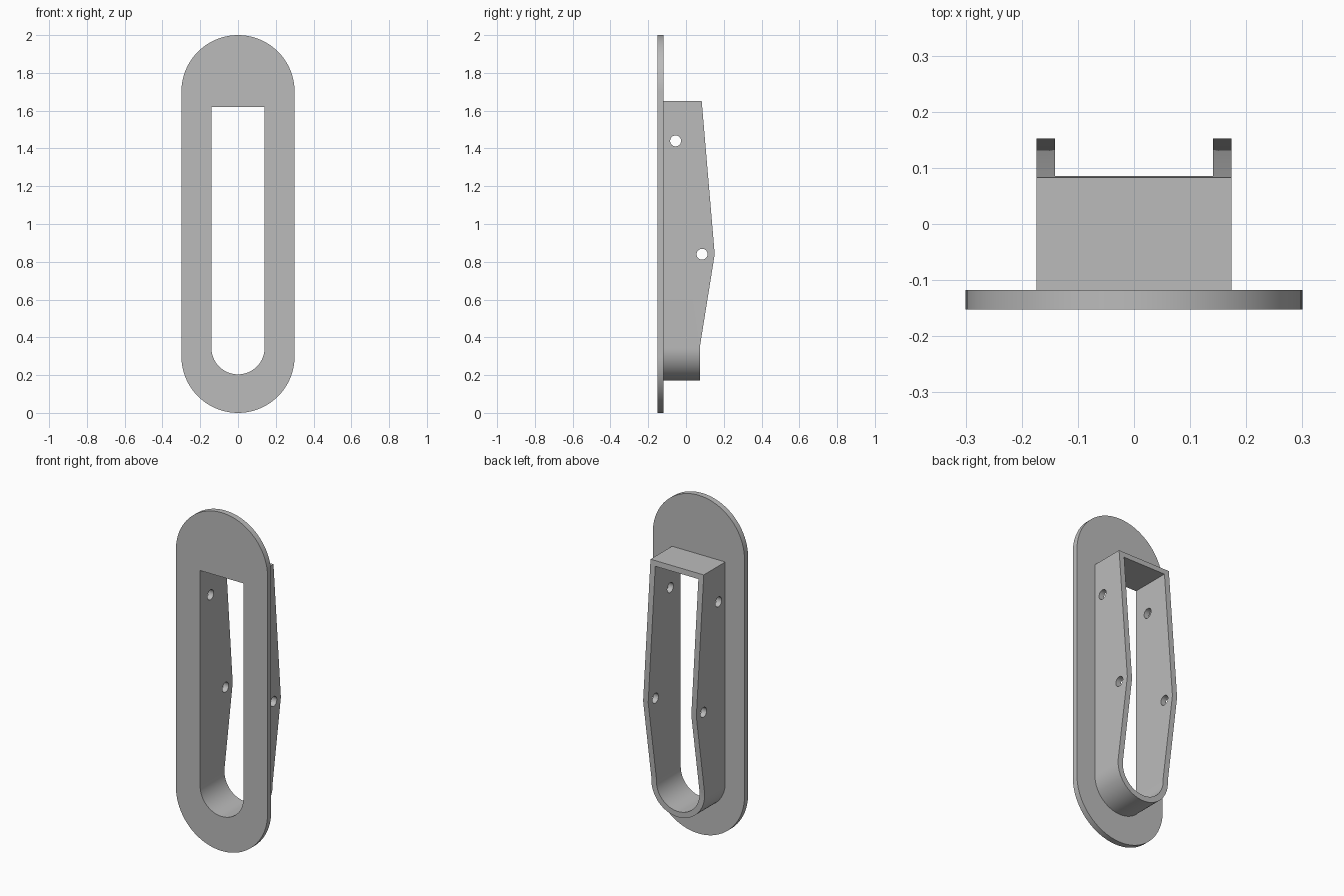
import bpy, bmesh, math
from mathutils import Vector

old = bpy.data.objects.get("Cube")
if old:
    bpy.data.objects.remove(old, do_unlink=True)

GREY = (0.5, 0.5, 0.5, 1)
mat = bpy.data.materials.new("light grey")
mat.use_nodes = True
mat.diffuse_color = GREY
mat.node_tree.nodes["Principled BSDF"].inputs["Base Color"].default_value = GREY

PLATE_FRONT, PLATE_BACK = -0.152, -0.118
ARC_Z = 0.345          # centre height of the rounded collar bottom


def arc(radius, cz, start, steps=40):
    """Half circle in the x-z plane, counter-clockwise from start."""
    angles = [start + math.pi * i / steps for i in range(steps + 1)]
    return [(radius * math.cos(a), cz + radius * math.sin(a)) for a in angles]


def u_outline(radius, top):
    """Rounded bottom, square top."""
    return arc(radius, ARC_Z, math.pi) + [(radius, top), (-radius, top)]


def prism(name, points, lo, hi, axis):
    """Extrude a 2D outline along x (points are y, z) or y (points are x, z)."""
    def place(u, v, t):
        return (t, u, v) if axis == "X" else (u, t, v)

    bm = bmesh.new()
    face = bm.faces.new([bm.verts.new(place(u, v, lo)) for u, v in points])
    out = bmesh.ops.extrude_face_region(bm, geom=[face])
    verts = [g for g in out["geom"] if isinstance(g, bmesh.types.BMVert)]
    bmesh.ops.translate(bm, verts=verts, vec=Vector(place(0, 0, hi - lo)))
    bmesh.ops.recalc_face_normals(bm, faces=bm.faces)
    mesh = bpy.data.meshes.new(name)
    bm.to_mesh(mesh)
    bm.free()
    mesh.materials.append(mat)
    obj = bpy.data.objects.new(name, mesh)
    bpy.context.collection.objects.link(obj)
    return obj


def select(obj):
    bpy.ops.object.select_all(action="DESELECT")
    obj.select_set(True)
    bpy.context.view_layer.objects.active = obj


def combine(obj, tool, operation="DIFFERENCE"):
    mod = obj.modifiers.new(operation.title(), "BOOLEAN")
    mod.operation, mod.solver, mod.object = operation, "EXACT", tool
    select(obj)
    bpy.ops.object.modifier_apply(modifier=mod.name)


# Face plate with full round ends
plate = prism("face_plate", arc(0.3, 0.3, math.pi) + arc(0.3, 1.7, 0),
              PLATE_FRONT, PLATE_BACK, "Y")

# Collar behind the plate, trimmed to the peaked side profile
collar = prism("collar", u_outline(0.174, 1.652), PLATE_BACK, 0.3, "Y")
profile = [(-0.3, 0), (0.075, 0), (0.075, 0.36), (0.152, 0.84),
           (0.083, 1.652), (0.075, 1.75), (-0.3, 1.75)]
trim = prism("profile_trim", profile, -0.5, 0.5, "X")
combine(collar, trim, "INTERSECT")

# Slot through both parts
slot = prism("slot_cutter", u_outline(0.141, 1.62), -0.5, 0.5, "Y")
for part in (plate, collar):
    combine(part, slot)

# Pin holes through both side walls
tools = [trim, slot]
for y, z in ((-0.055, 1.44), (0.085, 0.84)):
    ring = [(y + u, z + v) for u, v in (arc(0.029, 0, 0, 16)[:-1] + arc(0.029, 0, math.pi, 16)[:-1])]
    drill = prism("hole_cutter", ring, -0.5, 0.5, "X")
    combine(collar, drill)
    tools.append(drill)

for tool in tools:
    bpy.data.objects.remove(tool, do_unlink=True)

for part in (plate, collar):
    select(part)
    bpy.ops.object.shade_smooth_by_angle(angle=math.radians(30))
